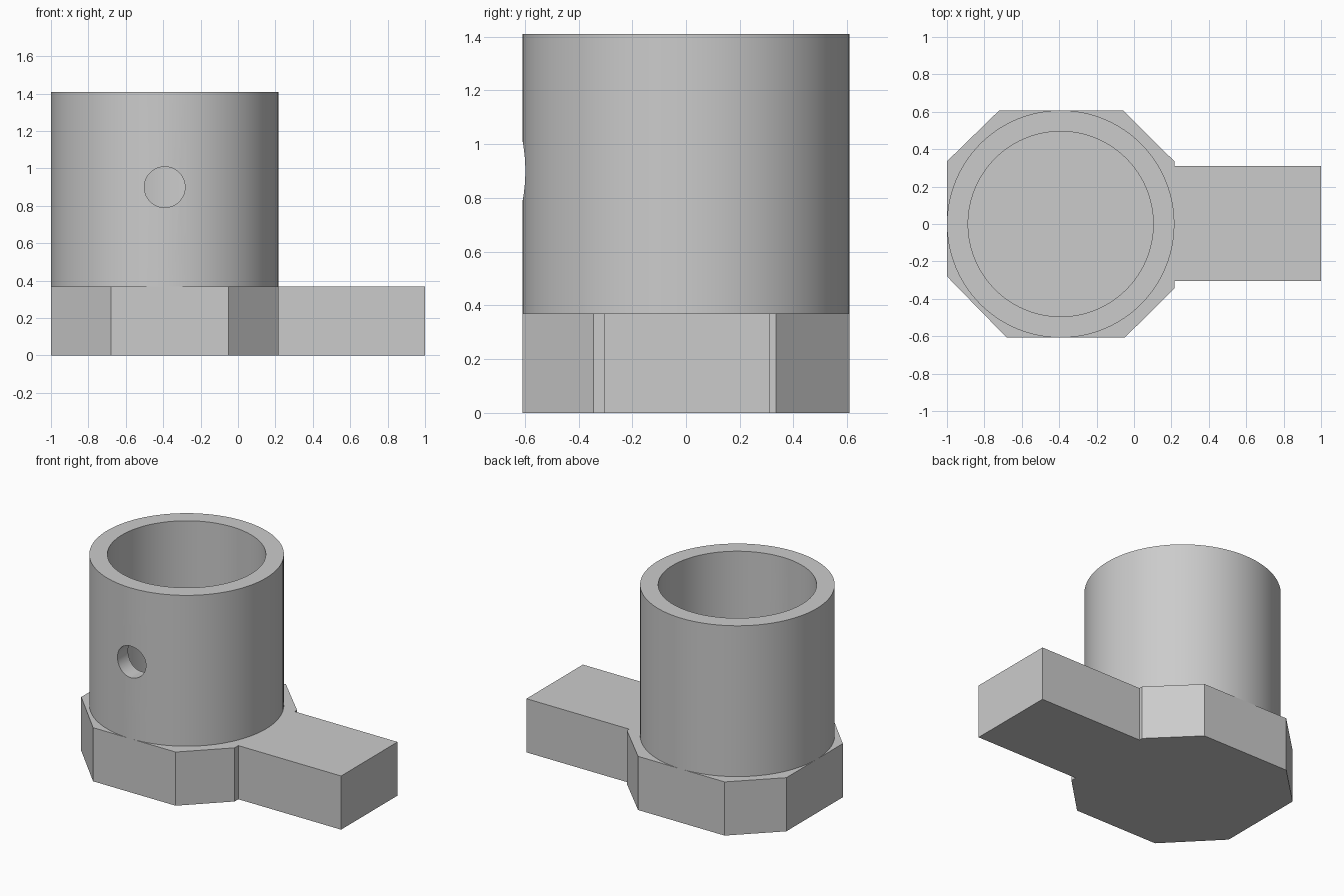
import bpy, bmesh, math
from mathutils import Matrix

cube = bpy.data.objects.get("Cube")
if cube:
    bpy.data.objects.remove(cube, do_unlink=True)

GRAY = (0.6, 0.6, 0.6, 1)
mat = bpy.data.materials.new("plain gray")
mat.use_nodes = True
mat.diffuse_color = GRAY
mat.node_tree.nodes["Principled BSDF"].inputs["Base Color"].default_value = GRAY

BASE_TOP, TOP = 0.37, 1.41
CX, OUTER, INNER = -0.392, 0.608, 0.495


def add_object(name, bm):
    bmesh.ops.recalc_face_normals(bm, faces=bm.faces)
    mesh = bpy.data.meshes.new(name)
    bm.to_mesh(mesh)
    bm.free()
    mesh.materials.append(mat)
    obj = bpy.data.objects.new(name, mesh)
    bpy.context.collection.objects.link(obj)
    return obj


# Base plate: clipped-corner pad with a straight arm
outline = [(-1, -0.28), (-0.68, -0.608), (-0.05, -0.608), (0.216, -0.345),
           (0.216, -0.305), (1, -0.305), (1, 0.31), (0.216, 0.31),
           (0.216, 0.335), (-0.06, 0.608), (-0.72, 0.608), (-1, 0.335)]
bm = bmesh.new()
face = bm.faces.new([bm.verts.new((x, y, 0)) for x, y in outline])
ext = bmesh.ops.extrude_face_region(bm, geom=[face])
bmesh.ops.translate(bm, vec=(0, 0, BASE_TOP),
                    verts=[v for v in ext["geom"] if isinstance(v, bmesh.types.BMVert)])
add_object("base_plate", bm)

# Socket tube: closed ring profile spun about the upright axis
bm = bmesh.new()
profile = [(INNER, BASE_TOP), (OUTER, BASE_TOP), (OUTER, TOP), (INNER, TOP)]
verts = [bm.verts.new((CX + r, 0, z)) for r, z in profile]
edges = [bm.edges.new((verts[i], verts[(i + 1) % len(verts)])) for i in range(len(verts))]
bmesh.ops.spin(bm, geom=verts + edges, cent=(CX, 0, 0), axis=(0, 0, 1),
               angle=math.tau, steps=96, use_merge=True)
bmesh.ops.remove_doubles(bm, verts=bm.verts, dist=0.0001)
tube = add_object("socket_tube", bm)

# Screw hole through the front wall
bm = bmesh.new()
bmesh.ops.create_cone(bm, cap_ends=True, segments=48, radius1=0.109, radius2=0.109, depth=0.6,
                      matrix=Matrix.Translation((CX, -0.6, 0.9)) @ Matrix.Rotation(math.pi / 2, 4, "X"))
cutter = add_object("hole_cutter", bm)
cutter.hide_render = True
cut = tube.modifiers.new("screw_hole", "BOOLEAN")
cut.operation = "DIFFERENCE"
cut.solver = "EXACT"
cut.object = cutter

# Bake the cut, drop the cutter and smooth the round walls
bpy.ops.object.select_all(action="DESELECT")
tube.select_set(True)
bpy.context.view_layer.objects.active = tube
bpy.ops.object.modifier_apply(modifier=cut.name)
bpy.data.objects.remove(cutter, do_unlink=True)
bpy.ops.object.shade_smooth_by_angle(angle=math.radians(30))
